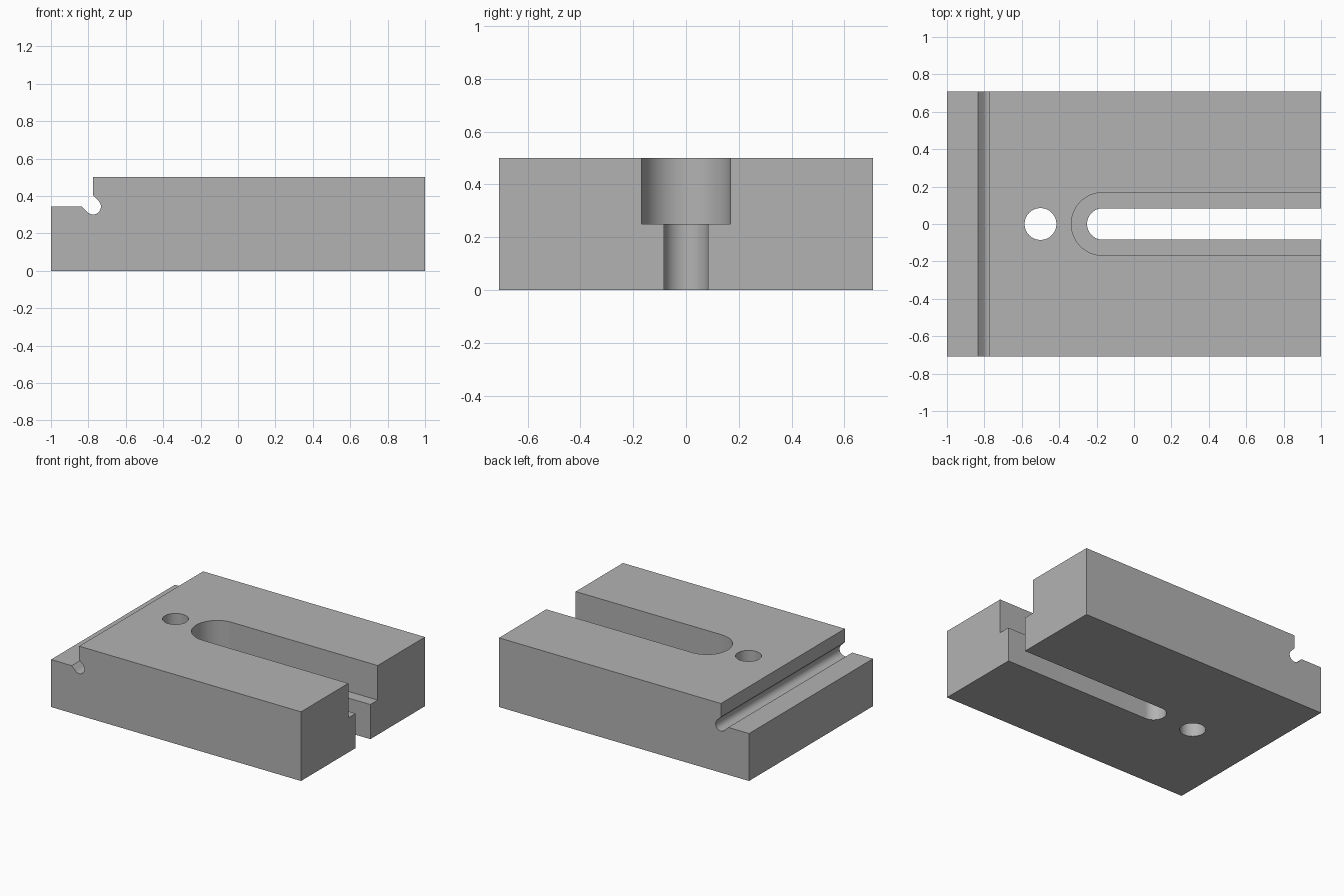
import bpy
import bmesh
from math import cos, sin, pi, radians
from mathutils import Vector

cube = bpy.data.objects.get("Cube")
if cube:
    bpy.data.objects.remove(cube, do_unlink=True)

HALF_DEPTH = 0.708
HEIGHT = 0.5
LEDGE = 0.343
WALL_X = -0.775
SLOT_X = -0.167

steel = bpy.data.materials.new("plain_grey")
steel.use_nodes = True
grey = (0.45, 0.45, 0.45, 1)
steel.diffuse_color = grey
steel.node_tree.nodes["Principled BSDF"].inputs["Base Color"].default_value = grey


def arc(cx, cy, r, start, end, steps):
    """Points on a circular arc, angles in degrees."""
    angles = [radians(start + (end - start) * i / steps) for i in range(steps + 1)]
    return [(cx + r * cos(a), cy + r * sin(a)) for a in angles]


def prism(name, points, sweep):
    """Closed solid made by sweeping a polygon along a vector."""
    bm = bmesh.new()
    face = bm.faces.new([bm.verts.new(p) for p in points])
    swept = bmesh.ops.extrude_face_region(bm, geom=[face], use_keep_orig=True)
    verts = [g for g in swept["geom"] if isinstance(g, bmesh.types.BMVert)]
    bmesh.ops.translate(bm, verts=verts, vec=Vector(sweep))
    bmesh.ops.recalc_face_normals(bm, faces=bm.faces)
    mesh = bpy.data.meshes.new(name)
    bm.to_mesh(mesh)
    bm.free()
    mesh.materials.append(steel)
    obj = bpy.data.objects.new(name, mesh)
    bpy.context.collection.objects.link(obj)
    return obj


def cut(target, outline, bottom, top):
    """Remove a vertical pocket with the given plan outline."""
    cutter = prism("cutter", [(x, y, bottom) for x, y in outline], (0, 0, top - bottom))
    cutter.hide_render = True
    mod = target.modifiers.new("pocket", "BOOLEAN")
    mod.operation = "DIFFERENCE"
    mod.solver = "EXACT"
    mod.object = cutter
    bpy.context.view_layer.objects.active = target
    bpy.ops.object.modifier_apply(modifier=mod.name)
    bpy.data.objects.remove(cutter, do_unlink=True)


def open_slot(radius):
    """Round-ended slot running out through the +x side."""
    return arc(SLOT_X, 0, radius, 90, 270, 32) + [(1.1, -radius), (1.1, radius)]


# Block with a stepped ledge and a rounded relief groove in its corner
R = 0.042
reach = R * 2 ** 0.5
profile = [(-1, 0), (1, 0), (1, HEIGHT), (WALL_X, HEIGHT), (WALL_X, LEDGE + reach)]
profile += arc(WALL_X, LEDGE, R, 45, -135, 20)
profile += [(WALL_X - reach, LEDGE), (-1, LEDGE)]
block = prism("slotted_block", [(x, -HALF_DEPTH, z) for x, z in profile],
              (0, 2 * HALF_DEPTH, 0))

# Through slot, wider upper recess and round hole
cut(block, open_slot(0.084), -0.1, HEIGHT + 0.1)
cut(block, open_slot(0.168), HEIGHT / 2, HEIGHT + 0.1)
cut(block, arc(-0.5, 0, 0.085, 0, 354.375, 63), -0.1, HEIGHT + 0.1)

bpy.ops.object.select_all(action="DESELECT")
block.select_set(True)
bpy.context.view_layer.objects.active = block
bpy.ops.object.shade_smooth_by_angle(angle=radians(30))
